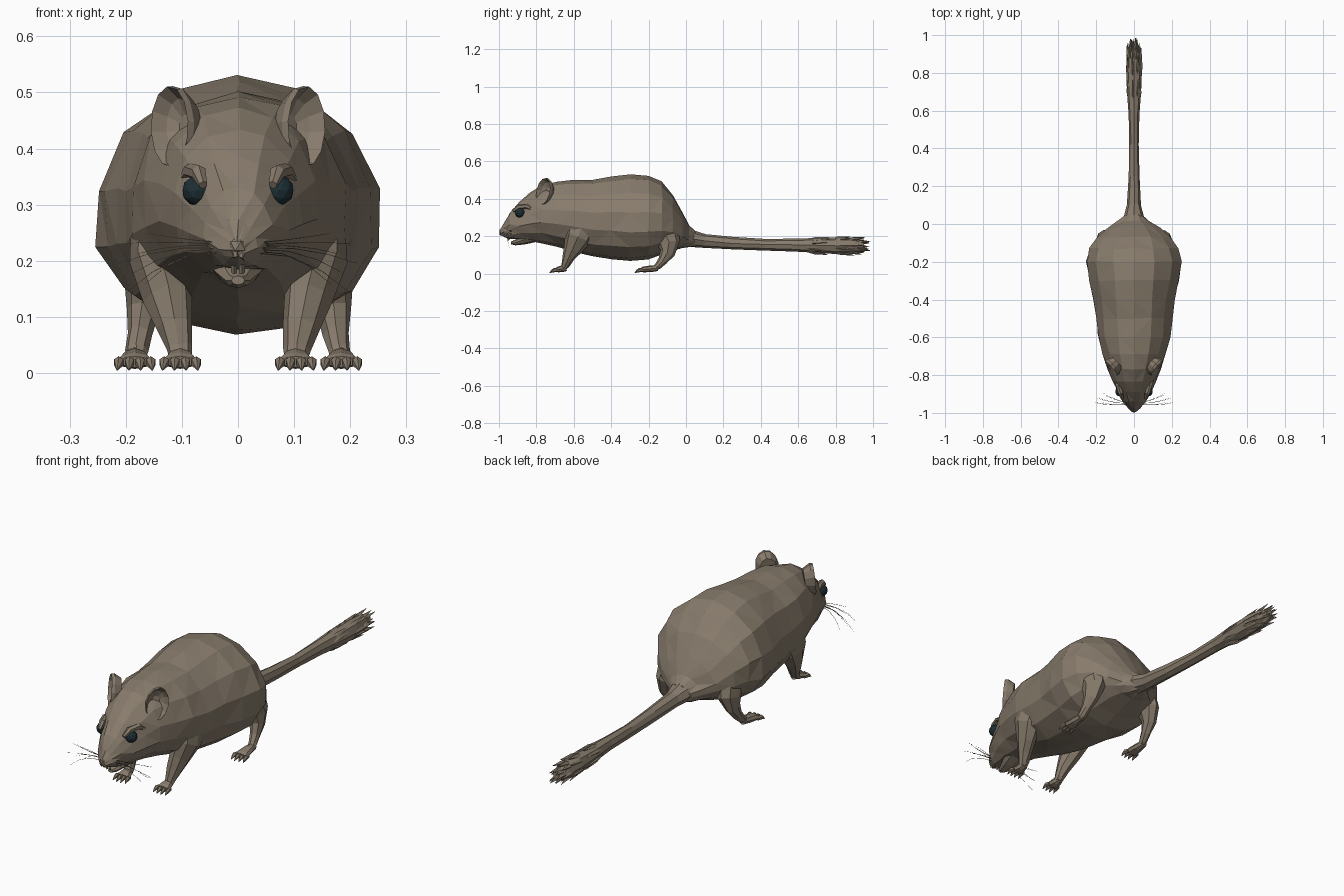
import bpy, bmesh, math, random
from mathutils import Vector, Matrix

random.seed(4)


def material(name, rgb):
    m = bpy.data.materials.new(name)
    m.diffuse_color = (*rgb, 1)
    return m


FUR = material("grey brown fur", (0.245, 0.2, 0.15))
EYE = material("dark eye", (0.012, 0.028, 0.034))


def finish(name, bm, mat=FUR):
    bmesh.ops.recalc_face_normals(bm, faces=bm.faces)
    me = bpy.data.meshes.new(name)
    bm.to_mesh(me)
    bm.free()
    me.materials.append(mat)
    ob = bpy.data.objects.new(name, me)
    bpy.context.collection.objects.link(ob)
    return ob


def loft(bm, rings, n=8, upright=False, jitter=0.0):
    """Skin elliptical rings: (x, y, z, half width, half height up, half height down)."""
    pts = [Vector(r[:3]) for r in rings]
    loops = []
    for i, r in enumerate(rings):
        t = (pts[min(i + 1, len(pts) - 1)] - pts[max(i - 1, 0)]).normalized()
        if upright:
            t = Vector((0, 1, 0))
        ref = Vector((1, 0, 0)) if abs(t.x) < 0.7 else Vector((0, 1, 0))
        side = (ref - t * ref.dot(t)).normalized()
        up = side.cross(t)
        rx, ru = r[3], (r[4] if len(r) > 4 else r[3])
        rd = r[5] if len(r) > 5 else ru
        loop = []
        for k in range(n):
            a = 2 * math.pi * k / n
            c = math.cos(a)
            p = pts[i] + side * rx * math.sin(a) + up * c * (ru if c > 0 else rd)
            p += Vector([random.uniform(-jitter, jitter) for _ in range(3)])
            loop.append(bm.verts.new(p))
        loops.append(loop)
    for a, b in zip(loops, loops[1:]):
        for k in range(n):
            bm.faces.new((a[k], a[(k + 1) % n], b[(k + 1) % n], b[k]))
    bm.faces.new(loops[0])
    bm.faces.new(loops[-1])


# Body and head in one skin: y, top, bottom, half width
profile = [
    (-0.993, 0.232, 0.205, 0.012), (-0.972, 0.275, 0.197, 0.032),
    (-0.94, 0.33, 0.188, 0.06), (-0.89, 0.388, 0.18, 0.09),
    (-0.835, 0.437, 0.172, 0.115), (-0.77, 0.475, 0.165, 0.142),
    (-0.69, 0.493, 0.145, 0.168), (-0.6, 0.5, 0.118, 0.195),
    (-0.5, 0.503, 0.09, 0.206), (-0.4, 0.52, 0.075, 0.218),
    (-0.3, 0.53, 0.065, 0.24), (-0.2, 0.522, 0.075, 0.258),
    (-0.13, 0.49, 0.098, 0.24), (-0.07, 0.42, 0.12, 0.2),
    (-0.02, 0.325, 0.135, 0.14), (0.015, 0.255, 0.142, 0.085),
    (0.05, 0.225, 0.145, 0.045)]
bm = bmesh.new()
rings = []
for y, top, bot, w in profile:
    zc = bot + 0.44 * (top - bot)
    rings.append((0, y, zc, w, top - zc, zc - bot))
loft(bm, rings, 14, True, 0.004)
bmesh.ops.triangulate(bm, faces=bm.faces[:])
finish("body", bm)

# Lower jaw and front teeth
bm = bmesh.new()
loft(bm, [(0, -0.935, 0.165, 0.012, 0.008), (0, -0.915, 0.165, 0.022, 0.014),
          (0, -0.87, 0.18, 0.04, 0.025), (0, -0.8, 0.2, 0.06, 0.03)], 8)
finish("lower_jaw", bm)
bm = bmesh.new()
for s in (-1, 1):
    loft(bm, [(s * 0.007, -0.955, 0.2, 0.006), (s * 0.007, -0.948, 0.178, 0.005)], 4)
finish("teeth", bm)

# Nose tip
bm = bmesh.new()
bmesh.ops.create_icosphere(bm, subdivisions=1, radius=0.018,
                           matrix=Matrix.Translation((0, -0.982, 0.226)))
finish("nose", bm)

# Eyes
bm = bmesh.new()
for s in (-1, 1):
    bmesh.ops.create_icosphere(
        bm, subdivisions=2, radius=0.027,
        matrix=Matrix.Translation((s * 0.073, -0.887, 0.325)))
finish("eyes", bm, EYE)

# Brow ridge over each eye
bm = bmesh.new()
for s in (-1, 1):
    loft(bm, [(s * 0.062, -0.925, 0.335, 0.008), (s * 0.07, -0.895, 0.357, 0.014),
              (s * 0.085, -0.85, 0.36, 0.014), (s * 0.1, -0.825, 0.345, 0.006)], 6)
finish("brows", bm)

# Cupped ears: dished oval facing forward and outward
for s in (-1, 1):
    bm = bmesh.new()
    c = Vector((s * 0.112, -0.755, 0.438))
    nrm = Vector((s * 0.72, -0.66, 0.1)).normalized()
    up = (Vector((s * 0.18, 0.1, 1)) - nrm * nrm.dot(Vector((s * 0.18, 0.1, 1)))).normalized()
    wide = up.cross(nrm)
    n, loops = 12, []
    for size, depth in ((1.0, 0.0), (0.97, 0.014), (0.72, -0.012), (0.35, -0.026)):
        loops.append([bm.verts.new(
            c + wide * 0.05 * size * math.sin(2 * math.pi * k / n)
            + up * 0.075 * size * math.cos(2 * math.pi * k / n)
            + nrm * depth) for k in range(n)])
    back = [bm.verts.new(c + (v.co - c) * 0.75 - nrm * 0.03) for v in loops[0]]
    loops.insert(0, back)
    for a, b in zip(loops, loops[1:]):
        for k in range(n):
            bm.faces.new((a[k], a[(k + 1) % n], b[(k + 1) % n], b[k]))
    bm.faces.new(loops[-1])
    bm.faces.new(back)
    finish("ear_left" if s < 0 else "ear_right", bm)


# Legs with paws, toes and claws
def leg(name, path, paw, length):
    for s in (-1, 1):
        bm = bmesh.new()
        loft(bm, [(s * p[0], *p[1:]) for p in path], 8, jitter=0.002)
        x, y = s * paw[0], paw[1]
        loft(bm, [(x, y + length, 0.03, 0.016, 0.016), (x, y + length * 0.5, 0.026, 0.024, 0.018),
                  (x, y, 0.022, 0.031, 0.015), (x, y - 0.012, 0.02, 0.026, 0.01)], 8)
        for k in range(4):
            f = k - 1.5
            tx, ty = x + f * 0.017, y - 0.005 + 0.005 * abs(f)
            loft(bm, [(tx, ty, 0.018, 0.008, 0.009), (tx + f * 0.002, ty - 0.018, 0.019, 0.0095, 0.011),
                      (tx + f * 0.003, ty - 0.03, 0.013, 0.006, 0.007),
                      (tx + f * 0.004, ty - 0.042, 0.005, 0.001)], 6)
        finish(name + ("_left" if s < 0 else "_right"), bm)


leg("front_leg",
    [(0.14, -0.55, 0.27, 0.05, 0.08), (0.142, -0.575, 0.2, 0.052, 0.075),
     (0.125, -0.605, 0.135, 0.043, 0.05), (0.113, -0.63, 0.085, 0.033, 0.032),
     (0.105, -0.645, 0.045, 0.024, 0.021), (0.103, -0.655, 0.025, 0.02, 0.015)],
    (0.103, -0.685), 0.045)
leg("hind_leg",
    [(0.14, -0.13, 0.24, 0.06, 0.09), (0.16, -0.09, 0.16, 0.045, 0.06),
     (0.17, -0.1, 0.11, 0.03, 0.04), (0.175, -0.125, 0.07, 0.023, 0.024),
     (0.18, -0.15, 0.04, 0.02, 0.018), (0.182, -0.165, 0.028, 0.018, 0.014)],
    (0.184, -0.23), 0.08)

# Tail, thickening to a brush
bm = bmesh.new()
loft(bm, [(0, -0.03, 0.2, 0.09, 0.07), (0, 0.03, 0.186, 0.055, 0.045),
          (0, 0.1, 0.175, 0.036, 0.037), (0, 0.25, 0.163, 0.028, 0.033),
          (0, 0.42, 0.155, 0.024, 0.031), (0, 0.58, 0.153, 0.029, 0.033),
          (0, 0.7, 0.152, 0.038, 0.04), (0, 0.82, 0.15, 0.041, 0.046),
          (0, 0.9, 0.148, 0.034, 0.042), (0, 0.95, 0.147, 0.016, 0.022)], 8, jitter=0.002)
finish("tail", bm)

# Pointed fur locks on the brush
bm = bmesh.new()
for y0, y1, spread in ((0.62, 0.78, 0.9), (0.75, 0.9, 1.0), (0.83, 0.955, 0.9), (0.86, 0.985, 0.5)):
    for k in range(8):
        a = 2 * math.pi * (k + random.random() * 0.6) / 8
        ca, sa = math.cos(a), math.sin(a)
        tip = y1 + random.uniform(-0.025, 0.005)
        mid = (y0 + tip) / 2
        loft(bm, [(0.02 * ca * spread, y0, 0.15 + 0.022 * sa * spread, 0.008),
                  (0.034 * ca * spread, mid, 0.15 + 0.04 * sa * spread, 0.011),
                  (0.041 * ca * spread, tip, 0.148 + 0.053 * sa * spread, 0.001)], 4)
finish("tail_brush", bm)

# Whiskers
bm = bmesh.new()
for s in (-1, 1):
    for k in range(7):
        reach = 0.13 + 0.012 * (k * 3 % 5)
        drop = 0.015 * k - 0.005
        yb = -0.955 + 0.005 * (k % 3)
        zb = 0.232 - 0.003 * k
        loft(bm, [(s * (0.035 + reach * t), yb + 0.02 * (k % 3 - 1) * t + 0.03 * t * t,
                   zb + 0.012 * t - drop * t * t, 0.0013 - 0.0009 * t)
                  for t in (0, 0.35, 0.7, 1)], 3)
finish("whiskers", bm)
